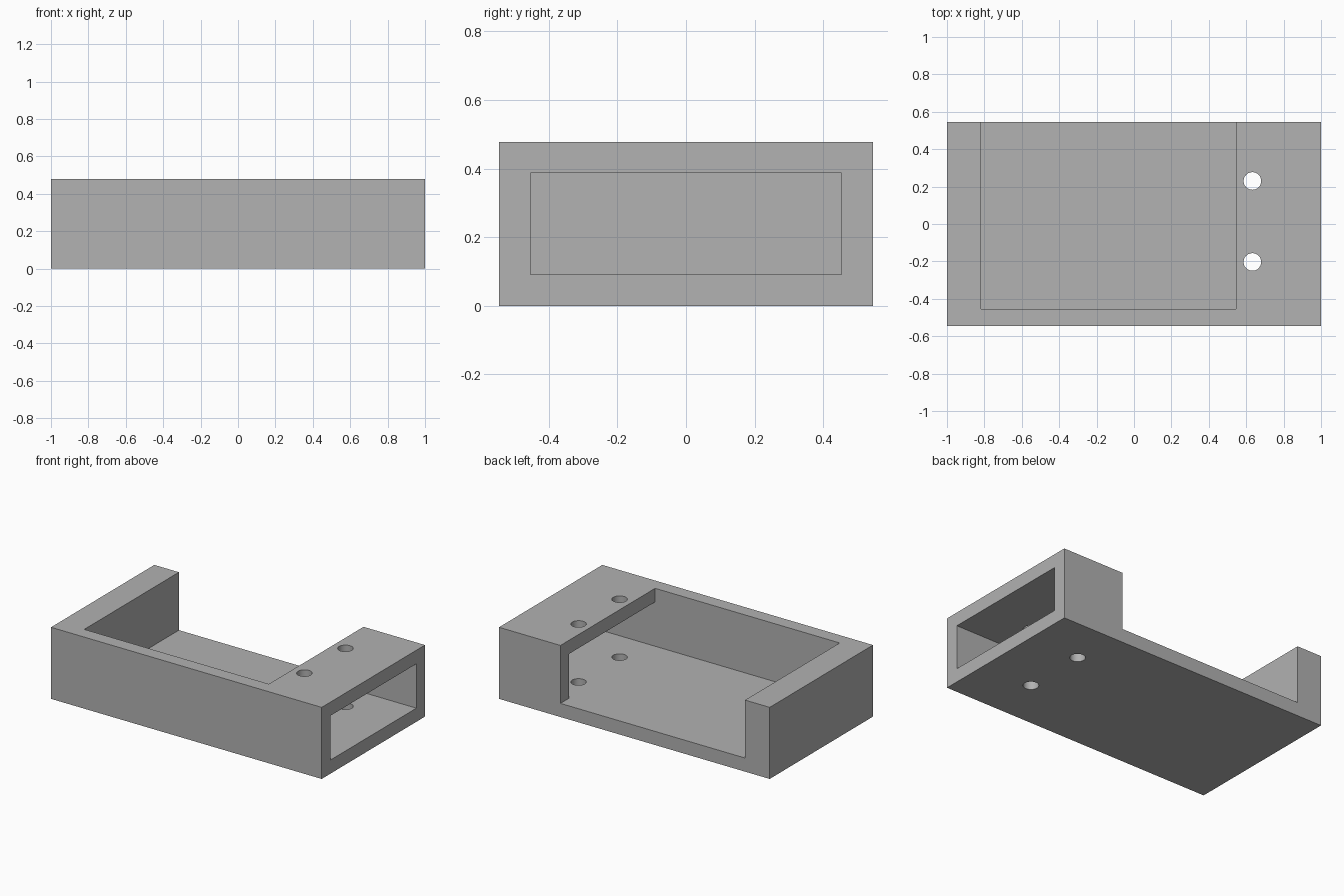
import bpy
import math

if "Cube" in bpy.data.objects:
    bpy.data.objects.remove(bpy.data.objects["Cube"], do_unlink=True)

# Overall size and wall thickness
HALF_X, HALF_Y, HEIGHT, WALL = 1.0, 0.545, 0.478, 0.091
BRIDGE_X = 0.546          # inner edge of the drilled bridge
OVER = 0.2                # overshoot of cutters past the body

grey = bpy.data.materials.new("plain grey")
grey.use_nodes = True
colour = (0.445, 0.445, 0.445, 1)
grey.diffuse_color = colour
grey.node_tree.nodes["Principled BSDF"].inputs["Base Color"].default_value = colour


def box(name, low, high):
    """Box spanning two opposite corners."""
    centre = [(a + b) / 2 for a, b in zip(low, high)]
    bpy.ops.mesh.primitive_cube_add(size=1, location=centre)
    obj = bpy.context.object
    obj.name = name
    obj.scale = [b - a for a, b in zip(low, high)]
    bpy.ops.object.transform_apply(location=True, rotation=False, scale=True)
    return obj


def cut(body, cutter):
    """Subtract a cutter from the body and discard it."""
    cutter.hide_render = True
    mod = body.modifiers.new("cut", "BOOLEAN")
    mod.operation = "DIFFERENCE"
    mod.solver = "EXACT"
    mod.object = cutter
    bpy.context.view_layer.objects.active = body
    bpy.ops.object.modifier_apply(modifier=mod.name)
    bpy.data.objects.remove(cutter, do_unlink=True)


# Solid outer block
body = box("bracket_body", (-HALF_X, -HALF_Y, 0), (HALF_X, HALF_Y, HEIGHT))

# Pocket open to the top and the back
cut(body, box("pocket_cutter", (-HALF_X + 2 * WALL, -HALF_Y + WALL, WALL),
              (BRIDGE_X, HALF_Y + OVER, HEIGHT + OVER)))

# Rectangular tunnel under the bridge, from the pocket out through the left end
cut(body, box("tunnel_cutter", (0, -HALF_Y + WALL, WALL),
              (HALF_X + OVER, HALF_Y - WALL, HEIGHT - WALL)))

# Two screw holes through the bridge and the floor
for y in (-0.203, 0.23):
    bpy.ops.mesh.primitive_cylinder_add(vertices=48, radius=0.047, depth=1,
                                        location=(0.633, y, HEIGHT / 2))
    cut(body, bpy.context.object)

# Single colour, round holes smooth and all edges crisp
body.data.materials.clear()
body.data.materials.append(grey)
for poly in body.data.polygons:
    poly.material_index = 0
bpy.ops.object.select_all(action="DESELECT")
body.select_set(True)
bpy.context.view_layer.objects.active = body
bpy.ops.object.shade_smooth_by_angle(angle=math.radians(30))
